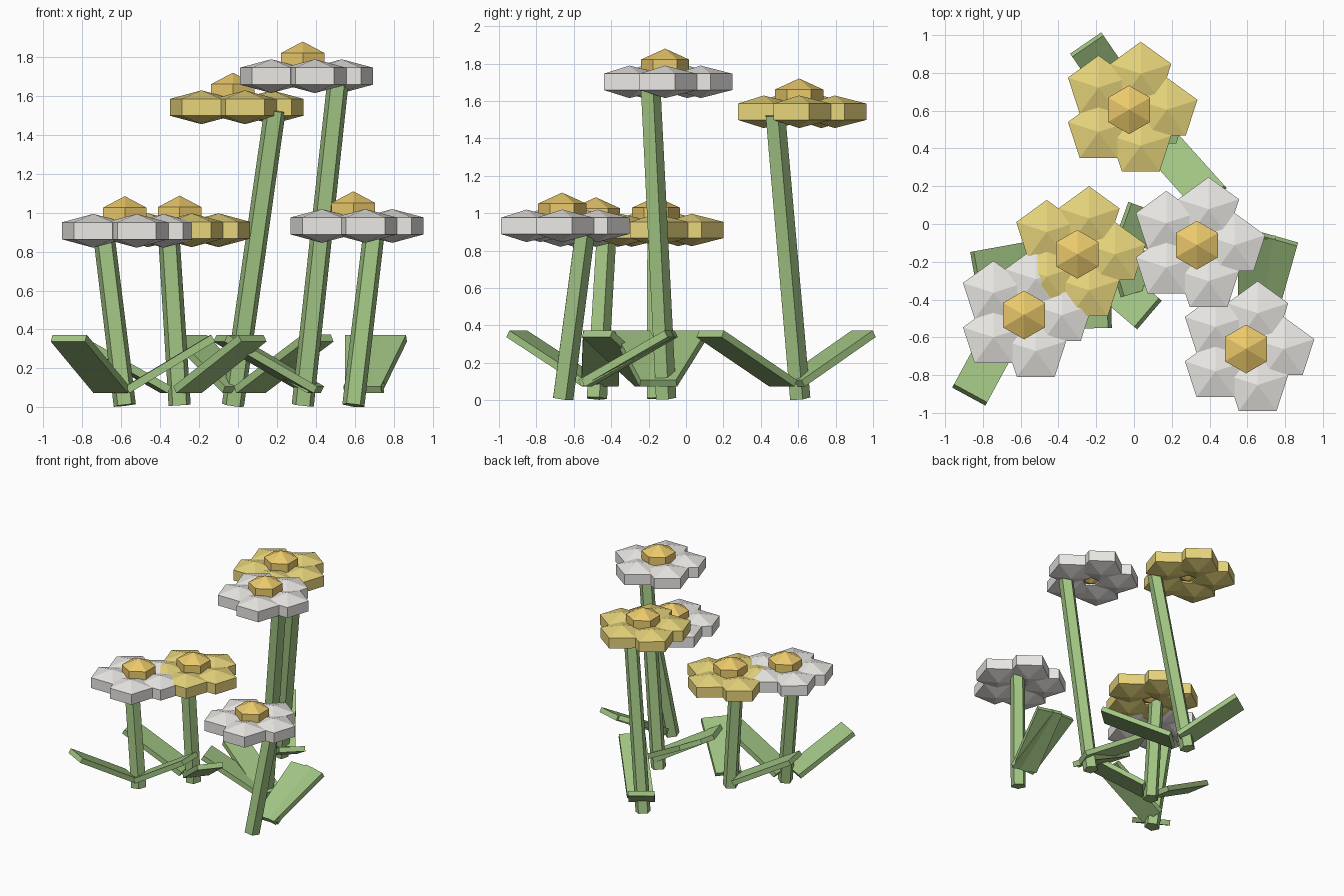
import bpy, bmesh, math
from mathutils import Vector, Matrix

if "Cube" in bpy.data.objects:
    bpy.data.objects.remove(bpy.data.objects["Cube"])


def material(name, rgb):
    m = bpy.data.materials.new(name)
    m.diffuse_color = (*rgb, 1)
    m.use_nodes = True
    m.node_tree.nodes["Principled BSDF"].inputs["Base Color"].default_value = m.diffuse_color
    return m


GREEN = material("leaf_green", (0.36, 0.56, 0.23))
WHITE = material("petal_white", (0.83, 0.81, 0.78))
YELLOW = material("petal_yellow", (0.80, 0.66, 0.20))
GOLD = material("centre_gold", (0.83, 0.59, 0.15))


def finish(bm, name, mat):
    mesh = bpy.data.meshes.new(name)
    bm.to_mesh(mesh)
    bm.free()
    mesh.materials.append(mat)
    ob = bpy.data.objects.new(name, mesh)
    bpy.context.collection.objects.link(ob)


def add_blob(bm, sides, centre, radius, half_height):
    # three-ring sphere: straight walls with a point above and below
    r = radius / math.sin(math.pi / 3)
    bmesh.ops.create_uvsphere(
        bm, u_segments=sides, v_segments=3, radius=1,
        matrix=Matrix.Translation(centre) @ Matrix.Diagonal((r, r, half_height, 1)))


def stem(name, base, top):
    base, top = Vector(base), Vector(top)
    axis = top - base
    turn = Vector((0, 0, 1)).rotation_difference(axis).to_matrix().to_4x4()
    bm = bmesh.new()
    bmesh.ops.create_cone(bm, cap_ends=True, segments=5, radius1=0.06, radius2=0.058,
                          depth=axis.length,
                          matrix=Matrix.Translation((base + top) / 2) @ turn)
    finish(bm, name, GREEN)


def leaf(name, inner, outer, width=0.2, thick=0.04):
    # flat slab rising from the stem foot
    a, b = Vector((*inner, 0.09)), Vector((*outer, 0.355))
    along = (b - a).normalized()
    side = Vector((0, 0, 1)).cross(along).normalized()
    frame = Matrix((along, side, along.cross(side))).transposed().to_4x4()
    bm = bmesh.new()
    bmesh.ops.create_cube(bm, size=1, matrix=Matrix.Translation((a + b) / 2) @ frame
                          @ Matrix.Diagonal(((b - a).length, width, thick, 1)))
    finish(bm, name, GREEN)


def head(name, centre, mat):
    c = Vector(centre)
    bm = bmesh.new()
    for i in range(5):
        t = math.tau * i / 5
        add_blob(bm, 5, c + 0.2 * Vector((math.cos(t), math.sin(t), 0)), 0.17, 0.087)
    finish(bm, name + "_petals", mat)
    bm = bmesh.new()
    add_blob(bm, 6, c + Vector((0, 0, 0.06)), 0.129, 0.118)
    finish(bm, name + "_centre", GOLD)


# name, foot xy, stem top, petal height, petal colour, leaves (inner xy, outer xy)
FLOWERS = [
    ("left_front_flower", (-0.582, -0.482), (-0.69, -0.43, 0.89), 0.907, WHITE,
     [((-0.65, -0.50), (-0.87, -0.905)), ((-0.57, -0.46), (-0.13, -0.45))]),
    ("left_back_flower", (-0.30, -0.16), (-0.356, -0.16, 0.89), 0.91, YELLOW,
     [((-0.37, -0.16), (-0.84, -0.245)), ((-0.26, -0.19), (0.074, -0.475))]),
    ("rear_flower", (-0.026, 0.605), (0.19, 0.473, 1.525), 1.542, YELLOW,
     [((0.01, 0.57), (-0.25, 0.95)), ((0.06, 0.52), (0.41, 0.13))]),
    ("tall_flower", (0.333, -0.112), (0.515, -0.195, 1.685), 1.702, WHITE,
     [((0.40, -0.145), (-0.055, 0.02)), ((0.37, -0.15), (-0.09, -0.29))]),
    ("right_front_flower", (0.593, -0.662), (0.70, -0.543, 0.91), 0.932, WHITE,
     [((0.64, -0.54), (0.77, -0.08)), ((0.65, -0.55), (0.65, -0.07))]),
]

for name, foot, top, height, colour, leaves in FLOWERS:
    stem(name + "_stem", (*foot, 0.01), top)
    head(name, (*foot, height), colour)
    for i, (inner, outer) in enumerate(leaves):
        leaf(f"{name}_leaf_{i + 1}", inner, outer)
